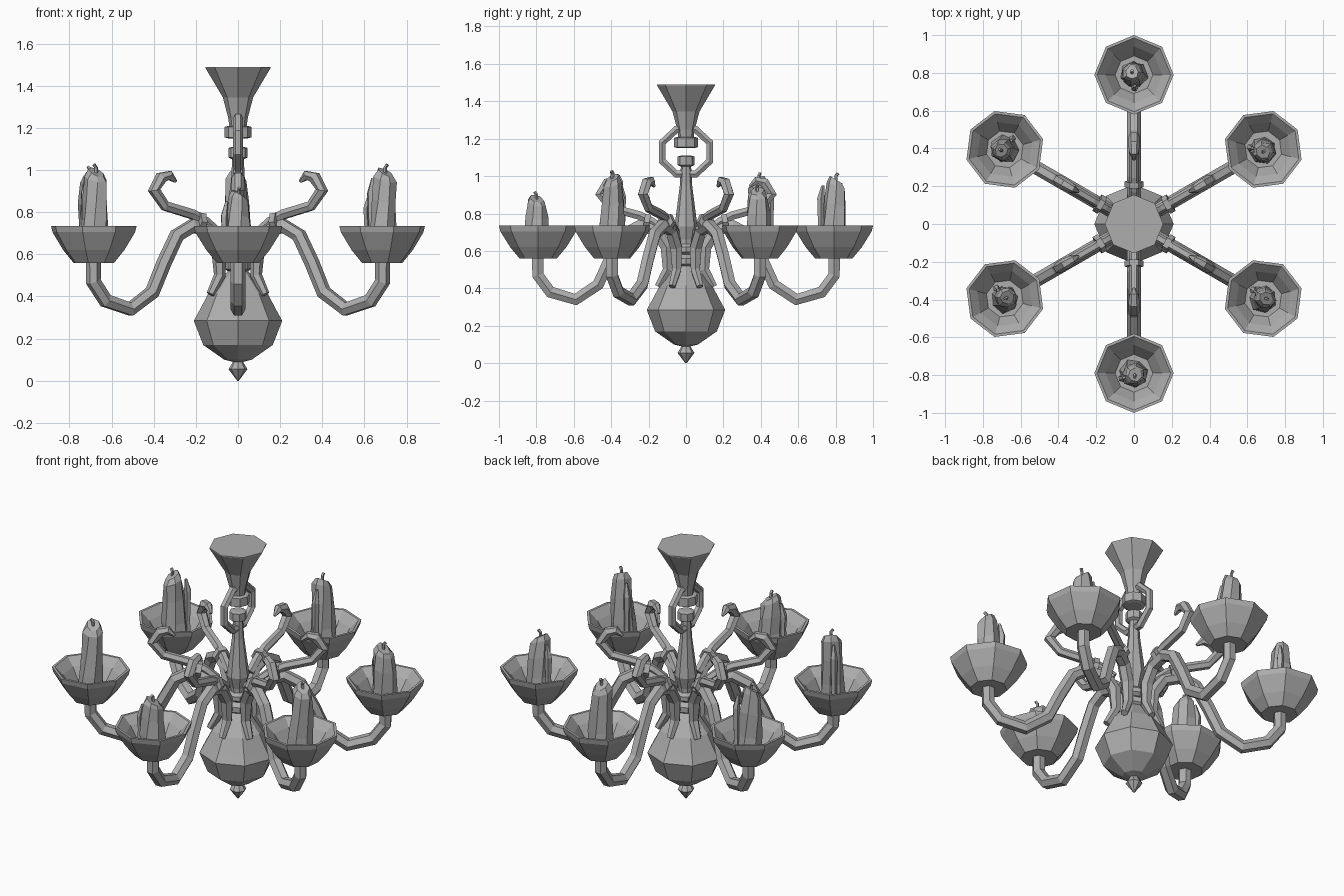
import bpy, bmesh, math, random
from mathutils import Vector, Matrix

if "Cube" in bpy.data.objects:
    bpy.data.objects.remove(bpy.data.objects["Cube"])

random.seed(4)
grey = bpy.data.materials.new("pewter_grey")
grey.diffuse_color = (0.42, 0.42, 0.42, 1)
grey.use_nodes = True
grey.node_tree.nodes["Principled BSDF"].inputs["Base Color"].default_value = grey.diffuse_color


def finish(name, bm, matrix=Matrix()):
    bmesh.ops.remove_doubles(bm, verts=bm.verts, dist=1e-5)
    bmesh.ops.recalc_face_normals(bm, faces=bm.faces)
    me = bpy.data.meshes.new(name)
    bm.to_mesh(me)
    bm.free()
    me.materials.append(grey)
    ob = bpy.data.objects.new(name, me)
    bpy.context.collection.objects.link(ob)
    ob.matrix_world = matrix
    return ob


def skin(bm, rings, closed=False):
    """Join successive rings of points with quads, capping open ends."""
    loops = [[bm.verts.new(p) for p in r] for r in rings]
    n = len(loops[0])
    pairs = list(zip(loops, loops[1:]))
    if closed:
        pairs.append((loops[-1], loops[0]))
    else:
        bm.faces.new(loops[0])
        bm.faces.new(loops[-1])
    for a, b in pairs:
        for i in range(n):
            j = (i + 1) % n
            bm.faces.new((a[i], a[j], b[j], b[i]))


def lathe(name, profile, sides=8, matrix=Matrix()):
    bm = bmesh.new()
    skin(bm, [[(r * math.cos(math.tau * i / sides), r * math.sin(math.tau * i / sides), z)
               for i in range(sides)] for r, z in profile])
    return finish(name, bm, matrix)


def tube(name, path, radii, matrix=Matrix(), sides=6, closed=False):
    """Sweep a polygon along a path lying in the local xz plane."""
    pts = [Vector((r, 0, z)) for r, z in path]
    n, rings = len(pts), []
    side = Vector((0, 1, 0))
    for k, p in enumerate(pts):
        a = pts[k - 1] if closed or k else p
        b = pts[(k + 1) % n] if closed or k < n - 1 else p
        t = (b - a).normalized()
        up = t.cross(side)
        rad = radii[k] if isinstance(radii, (list, tuple)) else radii
        rings.append([p + rad * (side * math.cos(math.tau * i / sides)
                                 + up * math.sin(math.tau * i / sides)) for i in range(sides)])
    bm = bmesh.new()
    skin(bm, rings, closed)
    return finish(name, bm, matrix)


def candle(name, top, matrix):
    """Leaning wax stub with a slanted top and uneven melted sides."""
    bm = bmesh.new()
    lean = Vector((random.uniform(-.015, .015), random.uniform(-.015, .015), 0))
    slope = random.uniform(0, math.tau)
    rings = []
    for f, r in ((0, .075), (.3, .068), (.65, .062), (.92, .053), (1, .036)):
        ring = []
        for i in range(7):
            a = math.tau * i / 7 + f * .35
            rr = r * random.uniform(.88, 1.1)
            z = .60 + (top - .62) * f + .022 * f * math.cos(a - slope)
            ring.append(lean * f + Vector((rr * math.cos(a), rr * math.sin(a), z)))
        rings.append(ring)
    skin(bm, rings)
    finish(name, bm, matrix)
    # short bent wick
    tube(name + "_wick", [(lean.x, top - .03), (lean.x, top + .002), (lean.x + .012, top + .016)],
         .009, matrix @ Matrix.Translation((0, lean.y, 0)), 5)
    # wax drip down one side
    tube(name + "_drip", [(.058, top - .05), (.07, top - .12), (.068, .70), (.07, .62)],
         [.008, .02, .016, .02], matrix @ Matrix.Rotation(slope, 4, 'Z'), 5)


# central bulb, stem and collars
lathe("bulb", [(.004, 0), (.045, .055), (.024, .09), (.065, .10), (.165, .17), (.21, .285),
               (.185, .33), (.14, .415), (.075, .49), (.04, .53)])
lathe("lower_collar", [(.035, .51), (.062, .53), (.062, .56), (.035, .58), (.055, .595),
                       (.055, .62), (.035, .64)])
lathe("stem", [(.035, .57), (.04, .66), (.062, .73), (.055, .78), (.033, .95), (.027, 1.06)])
lathe("stem_collar", [(.025, 1.05), (.046, 1.06), (.046, 1.105), (.025, 1.11)])

# hanging link
ring = [(.138 * math.cos(math.tau * (i + .5) / 8), 1.13 + .128 * math.sin(math.tau * (i + .5) / 8))
        for i in range(8)]
tube("hanging_link", ring, .023, Matrix.Rotation(math.pi / 2, 4, 'Z'), closed=True)

# ceiling mount
lathe("mount_collar", [(.045, 1.15), (.063, 1.155), (.063, 1.205), (.045, 1.21)])
lathe("ceiling_mount", [(.04, 1.20), (.047, 1.25), (.072, 1.345), (.155, 1.485), (.155, 1.49)])

# six arms, each with hook, binding, cup and candle
arm_path = [(.15, .41), (.10, .50), (.105, .62), (.16, .71), (.25, .735), (.335, .69), (.405, .56),
            (.47, .42), (.59, .34), (.725, .38), (.792, .47), (.792, .58)]
hook_path = [(.11, .70), (.18, .755), (.25, .79), (.40, .83), (.46, .905), (.42, .965),
             (.375, .975), (.34, .945)]
cup_profile = [(.10, .56), (.15, .62), (.203, .705), (.21, .735), (.195, .735),
               (.15, .69), (.10, .615)]
tops = {30: .94, 90: 1.0, 150: 1.0, 210: 1.01, 270: .90, 330: 1.01}
for deg, top in tops.items():
    turn = Matrix.Rotation(math.radians(deg), 4, 'Z')
    seat = turn @ Matrix.Translation((.79, 0, 0))
    tube(f"arm_{deg}", arm_path, [.02, .028] + [.036] * 10, turn)
    tube(f"hook_{deg}", hook_path, [.026] * 4 + [.03, .03, .024, .008], turn)
    tube(f"binding_{deg}", [(.195, .75), (.225, .755)], .05, turn)
    lathe(f"cup_{deg}", cup_profile, 8, seat)
    candle(f"candle_{deg}", top, seat)
